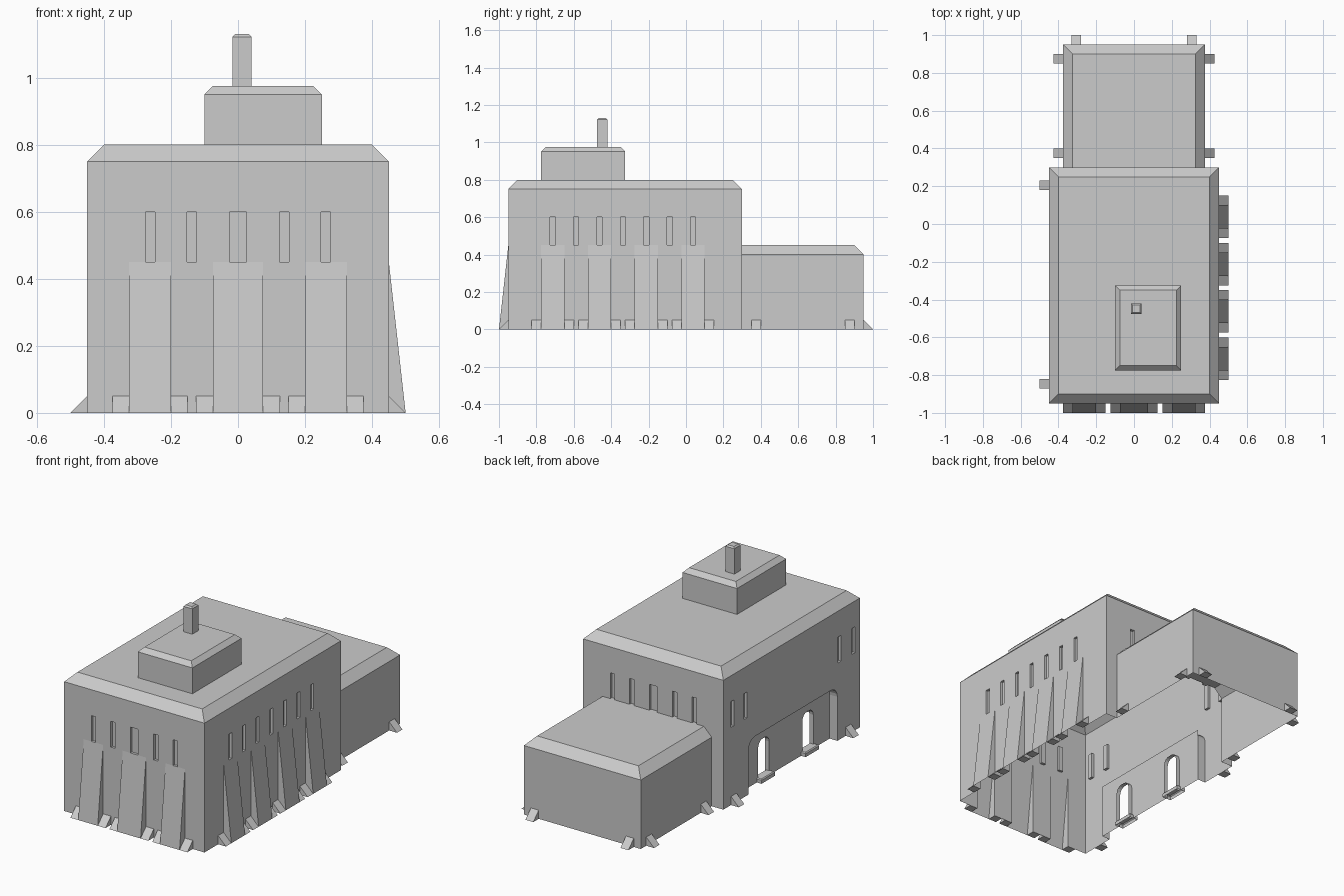
import bpy, bmesh, math
from mathutils import Vector

if "Cube" in bpy.data.objects:
    bpy.data.objects.remove(bpy.data.objects["Cube"])

stone = bpy.data.materials.new("grey_stone")
stone.use_nodes = True
GREY = (0.6, 0.6, 0.6, 1)
stone.diffuse_color = GREY
stone.node_tree.nodes["Principled BSDF"].inputs["Base Color"].default_value = GREY


def finish(bm, name):
    bmesh.ops.remove_doubles(bm, verts=bm.verts, dist=0.0002)
    mesh = bpy.data.meshes.new(name)
    bm.to_mesh(mesh)
    bm.free()
    mesh.materials.append(stone)
    bpy.context.collection.objects.link(bpy.data.objects.new(name, mesh))


def face(bm, pts, out):
    """Add a face whose normal points along out."""
    f = bm.faces.new([bm.verts.new(p) for p in pts])
    f.normal_update()
    if f.normal.dot(out) < 0:
        f.normal_flip()


def plane(axis, sign, offset):
    """Wall coordinates: u along the wall, z up, d outwards."""
    def place(u, z, d=0.0):
        n = sign * (offset + d)
        return Vector((n, u, z)) if axis == "x" else Vector((u, n, z))
    return place


def outward(P):
    return P(0, 0, 1) - P(0, 0, 0)


def panel(bm, P, u0, u1, z1, holes=(), d=0.0):
    """Flat wall with rectangular holes (u0, u1, z0, z1)."""
    us = sorted({u0, u1} | {u for h in holes for u in h[:2]})
    zs = sorted({0.0, z1} | {z for h in holes for z in h[2:]})
    for a, b in zip(us, us[1:]):
        for c, e in zip(zs, zs[1:]):
            mu, mz = (a + b) / 2, (c + e) / 2
            if not any(h[0] < mu < h[1] and h[2] < mz < h[3] for h in holes):
                face(bm, [P(a, c, d), P(b, c, d), P(b, e, d), P(a, e, d)], outward(P))


def opening(bm, P, hole, r=0.0, steps=1, d0=0.0, d1=0.0, back=False):
    """Round or bevel the top of a hole, line it with a reveal and close its back."""
    u0, u1, z0, z1 = hole
    arcs = []
    for corner, s in ((u0, 1), (u1, -1)):
        arc = [(corner + s * r * (1 - math.cos(t)), z1 - r * (1 - math.sin(t)))
               for t in (i * math.pi / 2 / steps for i in range(steps + 1))]
        if r:
            face(bm, [P(corner, z1, d0)] + [P(u, z, d0) for u, z in arc], outward(P))
        arcs.append(arc if r else [(corner, z1)])
    outline = [(u0, z0)] + arcs[0] + arcs[1][::-1] + [(u1, z0)]
    if d1 != d0:
        pairs = list(zip(outline, outline[1:]))
        if z0 > 0:
            pairs.append((outline[-1], outline[0]))
        for a, b in pairs:
            mid = P((u0 + u1) / 2, (z0 + z1) / 2, d0)
            face(bm, [P(*a, d0), P(*b, d0), P(*b, d1), P(*a, d1)], mid - P(*a, d0))
    if back:
        face(bm, [P(u, z, d1) for u, z in outline], outward(P))


def wedge(bm, P, u0, u1, height, depth, closed):
    """Sloping block leaning on a wall."""
    up, out = Vector((0, 0, 1)), outward(P)
    face(bm, [P(u0, 0, depth), P(u1, 0, depth), P(u1, height), P(u0, height)], out)
    for u, s in ((u0, -1), (u1, 1)):
        face(bm, [P(u, 0), P(u, 0, depth), P(u, height)], (P(1, 0) - P(0, 0)) * s)
    if closed:
        face(bm, [P(u0, 0), P(u1, 0), P(u1, 0, depth), P(u0, 0, depth)], -up)


def bevelled_roof(bm, x0, x1, y0, y1, z0, z1, front=True):
    """Roof with sloping rims; the front rim can be left off."""
    i = z1 - z0
    low = [Vector((x, y, z0)) for x, y in ((x0, y0), (x1, y0), (x1, y1), (x0, y1))]
    j = y0 + i if front else y0
    top = [Vector((x, y, z1)) for x, y in
           ((x0 + i, j), (x1 - i, j), (x1 - i, y1 - i), (x0 + i, y1 - i))]
    up = Vector((0, 0, 1))
    face(bm, top, up)
    for k in range(0 if front else 1, 4):
        n = (k + 1) % 4
        face(bm, [low[k], low[n], top[n], top[k]], up)


def block(bm, x0, x1, y0, y1, z0, z1, bevel):
    """Upright block with a bevelled top."""
    corners = [(x0, y0), (x1, y0), (x1, y1), (x0, y1)]
    mid = Vector(((x0 + x1) / 2, (y0 + y1) / 2, 0))
    for a, b in zip(corners, corners[1:] + corners[:1]):
        face(bm, [(*a, z0), (*b, z0), (*b, z1 - bevel), (*a, z1 - bevel)],
             Vector((*a, 0)) + Vector((*b, 0)) - 2 * mid)
    bevelled_roof(bm, x0, x1, y0, y1, z1 - bevel, z1)


FRONT, BACK = plane("y", -1, 0.95), plane("y", 1, 0.3)
LEFT, RIGHT = plane("x", 1, 0.45), plane("x", -1, 0.45)


def slot(u, w=0.028):
    return (u - w / 2, u + w / 2, 0.45, 0.6)


# Window and buttress layout
end_windows = [slot(u) for u in (-0.262, -0.138, 0.138, 0.262)] + [slot(0, 0.05)]
long_windows = [slot(-0.7125 + 0.125 * i) for i in range(7)]
rear_windows = [slot(u) for u in (-0.893, -0.764, 0.098, 0.217)]
front_buttresses = [(-0.325, -0.2), (-0.075, 0.075), (0.2, 0.325)]
long_buttresses = [(-0.775 + 0.25 * i, -0.65 + 0.25 * i) for i in range(4)]

# Main hall shell
bm = bmesh.new()
annex_gap = (-0.375, 0.375, 0.0, 0.45)
alcove = (-0.745, 0.07, 0.0, 0.315)
walls = [
    (FRONT, -0.45, 0.45, end_windows, [(a, b, 0.0, 0.45) for a, b in front_buttresses]),
    (BACK, -0.45, 0.45, end_windows, [annex_gap]),
    (LEFT, -0.95, 0.3, long_windows, [(a, b, 0.0, 0.45) for a, b in long_buttresses]),
    (RIGHT, -0.95, 0.3, rear_windows, [alcove]),
]
for P, u0, u1, windows, gaps in walls:
    panel(bm, P, u0, u1, 0.75, windows + gaps)
    for w in windows:
        opening(bm, P, w, d1=-0.015, back=True)
opening(bm, BACK, annex_gap, r=0.05)
bevelled_roof(bm, -0.45, 0.45, -0.95, 0.3, 0.75, 0.8)

# Side alcove with two arched doorways
opening(bm, RIGHT, alcove, r=0.06, steps=5, d1=-0.05)
doors = [(u - 0.05, u + 0.05, 0.0, 0.235) for u in (-0.545, -0.14)]
panel(bm, RIGHT, alcove[0], alcove[1], alcove[3], doors, d=-0.05)
for door in doors:
    opening(bm, RIGHT, door, r=0.04, steps=4, d0=-0.05, d1=-0.075)
finish(bm, "main_hall")

# Door sills
bm = bmesh.new()
for a, b, _, _ in doors:
    block(bm, -0.43, -0.375, a - 0.012, b + 0.012, 0, 0.025, 0.005)
finish(bm, "door_sills")

# Rear annex
bm = bmesh.new()
ANNEX = [plane("x", 1, 0.375), plane("x", -1, 0.375), plane("y", 1, 0.95)]
for P in ANNEX[:2]:
    panel(bm, P, 0.3, 0.95, 0.4)
panel(bm, ANNEX[2], -0.375, 0.375, 0.4)
bevelled_roof(bm, -0.375, 0.375, 0.3, 0.95, 0.4, 0.45, front=False)
finish(bm, "annex")

# Roof tower and chimney
bm = bmesh.new()
block(bm, -0.1, 0.25, -0.775, -0.325, 0.8, 0.975, 0.025)
finish(bm, "roof_tower")
bm = bmesh.new()
block(bm, -0.016, 0.04, -0.476, -0.42, 0.975, 1.13, 0.008)
finish(bm, "chimney")

# Buttresses, each with a foot on either side
bm, feet = bmesh.new(), bmesh.new()
for P, spans in ((FRONT, front_buttresses), (LEFT, long_buttresses)):
    for a, b in spans:
        wedge(bm, P, a, b, 0.45, 0.05, False)
        for u in (a - 0.05, b):
            wedge(feet, P, u, u + 0.05, 0.05, 0.05, True)
finish(bm, "buttresses")

# Remaining feet
for P, starts in ((RIGHT, (-0.87, 0.18)), (ANNEX[0], (0.35, 0.85)),
                  (ANNEX[1], (0.35, 0.85)), (ANNEX[2], (-0.33, 0.28))):
    for u in starts:
        wedge(feet, P, u, u + 0.05, 0.05, 0.05, True)
finish(feet, "feet")
